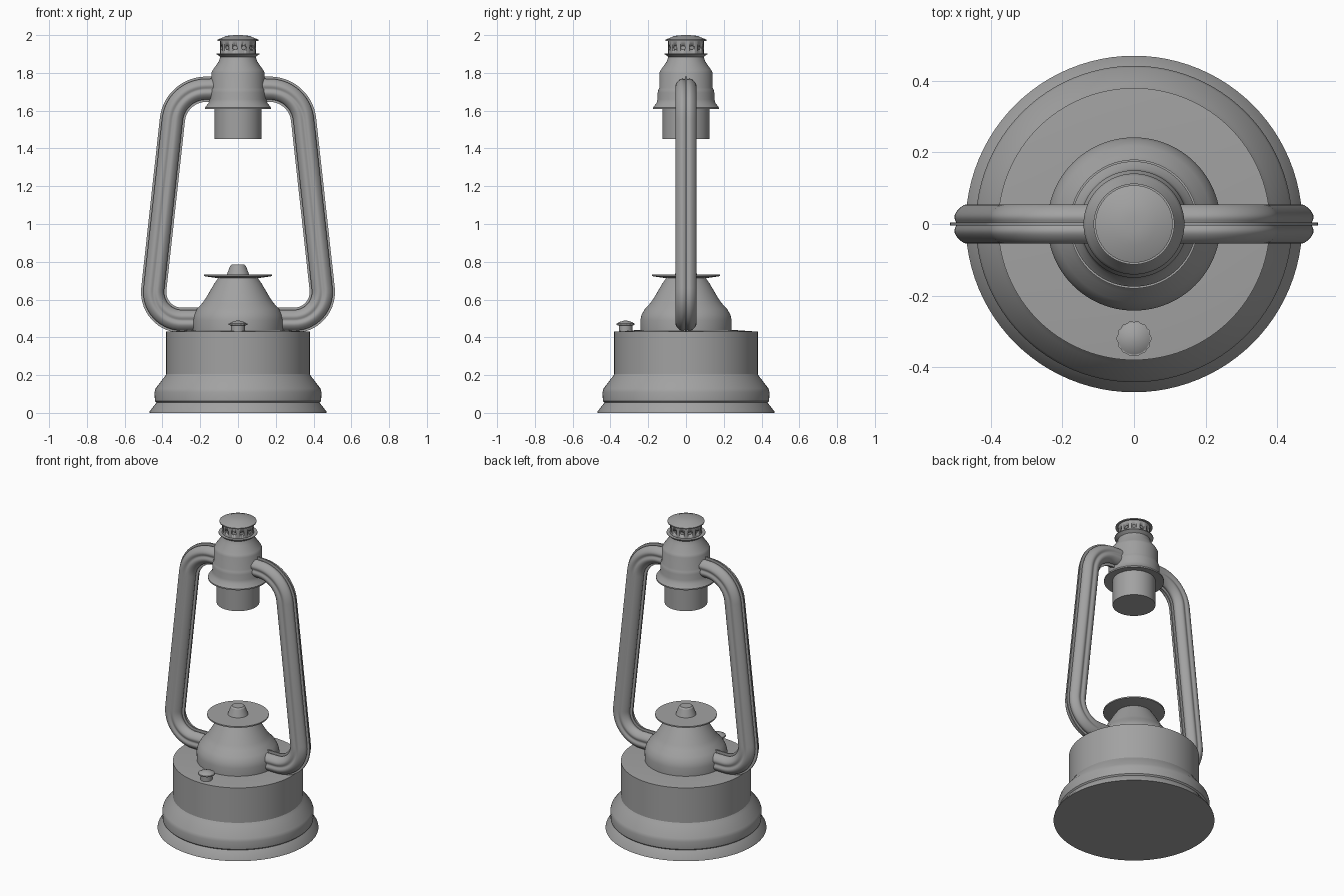
import bpy
import bmesh
from math import sin, cos, pi, tau, radians, tan
from mathutils import Vector, Matrix

if "Cube" in bpy.data.objects:
    bpy.data.objects.remove(bpy.data.objects["Cube"], do_unlink=True)

GREY = (0.36, 0.36, 0.36, 1)
metal = bpy.data.materials.new("grey_metal")
metal.use_nodes = True
metal.diffuse_color = GREY
metal.node_tree.nodes["Principled BSDF"].inputs["Base Color"].default_value = GREY


def finish(name, bm, angle=28):
    """Turn a bmesh into a named, shaded object."""
    bmesh.ops.recalc_face_normals(bm, faces=bm.faces)
    mesh = bpy.data.meshes.new(name)
    bm.to_mesh(mesh)
    bm.free()
    mesh.materials.append(metal)
    obj = bpy.data.objects.new(name, mesh)
    bpy.context.collection.objects.link(obj)
    bpy.ops.object.select_all(action="DESELECT")
    obj.select_set(True)
    bpy.context.view_layer.objects.active = obj
    bpy.ops.object.shade_smooth_by_angle(angle=radians(angle))
    return obj


def loft(bm, rings):
    """Skin a list of closed rings and cap both ends."""
    rows = [[bm.verts.new(p) for p in ring] for ring in rings]
    n = len(rows[0])
    for a, b in zip(rows, rows[1:]):
        for i in range(n):
            j = (i + 1) % n
            bm.faces.new((a[i], a[j], b[j], b[i]))
    bm.faces.new(rows[0])
    bm.faces.new(rows[-1])


def lathe(name, profile, centre=(0, 0), sides=96, wave=lambda a: 1):
    """Turn a (radius, height) profile about a vertical axis."""
    bm = bmesh.new()
    turns = [tau * i / sides for i in range(sides)]
    loft(bm, [[(centre[0] + r * wave(a) * cos(a), centre[1] + r * wave(a) * sin(a), z)
               for a in turns] for r, z in profile])
    return finish(name, bm)


def fillet(points, radii, steps=14):
    """Round the inner corners of a polyline."""
    path = [points[0]]
    for a, b, c, r in zip(points, points[1:], points[2:], radii):
        u, v = (a - b).normalized(), (c - b).normalized()
        half = u.angle(v) / 2
        centre = b + (u + v).normalized() * (r / sin(half))
        start = (b + u * (r / tan(half)) - centre).normalized()
        end = (b + v * (r / tan(half)) - centre).normalized()
        path += [centre + r * start.slerp(end, i / steps) for i in range(steps + 1)]
    return path + [points[-1]]


def sweep(name, path, section, angle=28):
    """Carry a (in-plane, depth) section along a path in the xz plane."""
    bm = bmesh.new()
    rings = []
    for i, p in enumerate(path):
        d = (path[min(i + 1, len(path) - 1)] - path[max(i - 1, 0)]).normalized()
        out = Vector((-d.z, 0, d.x))
        rings.append([p + out * s + Vector((0, t, 0)) for s, t in section])
    loft(bm, rings)
    return finish(name, bm, angle)


# Fuel tank with flared foot
lathe("fuel_tank", [(0.47, 0), (0.468, 0.008), (0.432, 0.054), (0.44, 0.062), (0.442, 0.11),
                    (0.436, 0.13), (0.39, 0.19), (0.38, 0.205), (0.38, 0.43), (0.24, 0.44)])

# Burner dome, collar plate and wick cone
lathe("burner_dome", [(0.24, 0.43), (0.242, 0.49), (0.235, 0.52), (0.218, 0.55), (0.19, 0.58),
                      (0.172, 0.605), (0.125, 0.685), (0.102, 0.718)])
lathe("burner_plate", [(0.10, 0.712), (0.18, 0.724), (0.18, 0.732), (0.06, 0.732)])
lathe("wick_cone", [(0.06, 0.73), (0.042, 0.778), (0.034, 0.785)])

# Chimney sleeve, hood and neck
lathe("chimney_sleeve", [(0.125, 1.45), (0.125, 1.64)])
lathe("chimney_hood", [(0.12, 1.615), (0.175, 1.608), (0.175, 1.616), (0.156, 1.64),
                       (0.15, 1.66), (0.15, 1.695), (0.146, 1.712), (0.141, 1.722), (0.141, 1.8),
                       (0.134, 1.815), (0.102, 1.86), (0.094, 1.885), (0.113, 1.899),
                       (0.113, 1.903), (0.09, 1.903)])

# Vent ring with a row of punched holes
vent = lathe("vent_ring", [(0.094, 1.895), (0.094, 1.975)])
bm = bmesh.new()
for k in range(12):
    a = radians(20 + 30 * k)
    place = (Matrix.Translation((0.094 * cos(a), 0.094 * sin(a), 1.933))
             @ Matrix.Rotation(a, 4, "Z") @ Matrix.Rotation(pi / 2, 4, "Y")
             @ Matrix.Diagonal((0.75, 1, 1, 1)))
    bmesh.ops.create_cone(bm, cap_ends=True, segments=16, radius1=0.014, radius2=0.014,
                          depth=0.02, matrix=place)
cutter = finish("vent_cutter", bm)
cutter.hide_render = True
cut = vent.modifiers.new("holes", "BOOLEAN")
cut.operation = "DIFFERENCE"
cut.object = cutter
bpy.context.view_layer.objects.active = vent
bpy.ops.object.modifier_apply(modifier="holes")
bpy.data.objects.remove(cutter, do_unlink=True)

# Top cap
lathe("top_cap", [(0.09, 1.972), (0.108, 1.97), (0.108, 1.976), (0.06, 1.996), (0.02, 2.0)])

# Side frame: ribbed tube and thin seam, mirrored left and right
ribbed = []
for i in range(64):
    a = tau * i / 64
    r = 0.06 - 0.011 * abs(cos(2 * a)) ** 8
    ribbed.append((r * cos(a), r * sin(a)))
seam = [(-0.067, -0.004), (0.067, -0.004), (0.067, 0.004), (-0.067, 0.004)]
for side, label in ((1, "left"), (-1, "right")):
    corners = [Vector((side * x, 0, z)) for x, z in
               ((0.1, 1.715), (0.33, 1.71), (0.464, 0.49), (0.2, 0.49))]
    path = fillet(corners, (0.18, 0.15))
    sweep(label + "_frame_tube", path, ribbed, 40)
    sweep(label + "_frame_seam", path, seam)

# Filler cap with scalloped grip
filler = (0, -0.32)
lathe("filler_neck", [(0.036, 0.43), (0.036, 0.468)], filler, 32)
lathe("filler_grip", [(0.036, 0.462), (0.049, 0.466), (0.049, 0.474)], filler, 84,
      lambda a: 0.98 + 0.03 * cos(14 * a))
lathe("filler_top", [(0.046, 0.473), (0.034, 0.481), (0.01, 0.488)], filler, 48)
